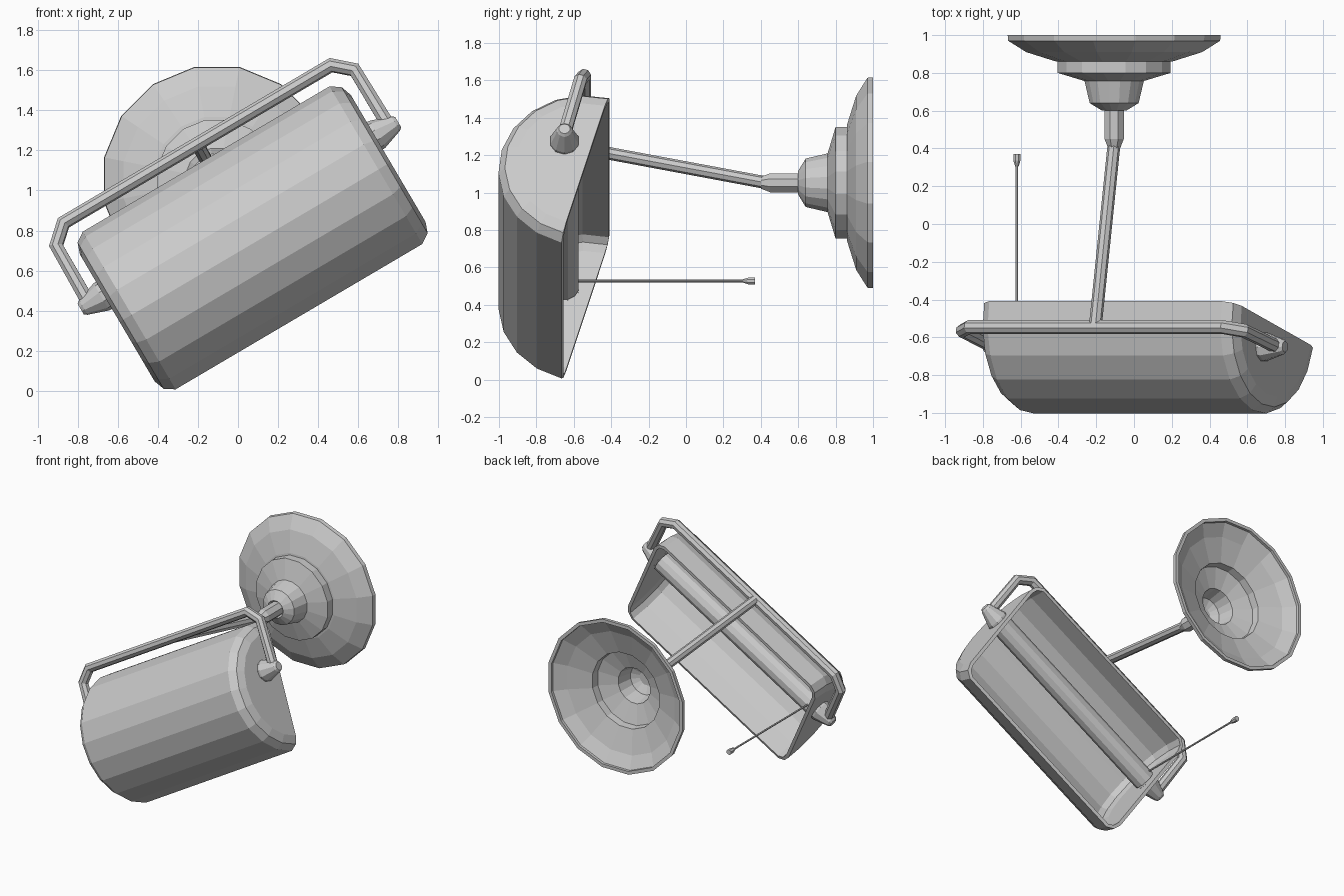
import bpy, bmesh, math
from mathutils import Vector

if "Cube" in bpy.data.objects:
    bpy.data.objects.remove(bpy.data.objects["Cube"])

TILT = math.radians(30.5)      # slope of the shade in the front view
PITCH = math.radians(16)       # roll of the shade opening
C, S = math.cos(TILT), math.sin(TILT)


def P(u, v, y):
    """Shade coordinates: u along the shade, v across it, y depth."""
    return Vector((C * u - S * v, y, S * u + C * v))


def finish(name, bm):
    me = bpy.data.meshes.new(name)
    bm.to_mesh(me)
    bm.free()
    ob = bpy.data.objects.new(name, me)
    bpy.context.collection.objects.link(ob)
    return ob


def lathe(name, profile, origin, axis, sides, closed=False):
    """Revolve (radius, distance) points around an axis; cap or close the loop."""
    q = Vector(axis).to_track_quat('Z', 'Y')
    bm = bmesh.new()
    rings = []
    for r, d in profile:
        rings.append([bm.verts.new(Vector(origin) + q @ Vector((
            r * math.cos(2 * math.pi * (i + .5) / sides),
            r * math.sin(2 * math.pi * (i + .5) / sides), d))) for i in range(sides)])
    pairs = list(zip(rings, rings[1:]))
    if closed:
        pairs.append((rings[-1], rings[0]))
    for a, b in pairs:
        for i in range(sides):
            j = (i + 1) % sides
            bm.faces.new((a[i], a[j], b[j], b[i]))
    if not closed:
        bm.faces.new(rings[0])
        bm.faces.new(rings[-1])
    bmesh.ops.recalc_face_normals(bm, faces=bm.faces)
    return finish(name, bm)


def rod(name, points, radius):
    """Eight-sided bar along a path."""
    cu = bpy.data.curves.new(name, 'CURVE')
    cu.dimensions = '3D'
    cu.bevel_depth = radius
    cu.bevel_resolution = 2
    cu.use_fill_caps = True
    sp = cu.splines.new('POLY')
    sp.points.add(len(points) - 1)
    for p, co in zip(sp.points, points):
        p.co = (*co, 1)
    sp.use_smooth = False
    ob = bpy.data.objects.new(name, cu)
    bpy.context.collection.objects.link(ob)
    bpy.ops.object.select_all(action='DESELECT')
    ob.select_set(True)
    bpy.context.view_layer.objects.active = ob
    bpy.ops.object.convert(target='MESH')


# Wall plate: stepped hollow rosette opening towards +y
BASE = (-0.105, 0, 1.053)
outer = [(.575, 1.0), (.572, .97), (.475, .91), (.32, .862), (.305, .86), (.305, .80),
         (.16, .757), (.132, .64), (.065, .6)]
inner = [(.045, .625), (.112, .66), (.135, .775), (.28, .82), (.285, .875), (.46, .93), (.55, .98), (.55, 1.0)]
lathe("wall_plate", outer + inner, BASE, (0, 1, 0), 16, closed=True)

# Socket and arm to the yoke
lathe("arm_socket", [(.034, .40), (.055, .45), (.055, .63)], BASE, (0, 1, 0), 8)
rod("arm", [P(.45, 1.165, -.53), (-.105, .43, 1.053)], .034)

# Half-round shade, lofted from arcs with rounded ends
MID, CV, CY, N = .45, .612, -.537, 10
ends = [(.785, .375), (.765, .432), (.715, .466)]
sections = [(MID - h, r) for h, r in ends] + [(MID + h, r) for h, r in reversed(ends)]
bm = bmesh.new()
rows = []
for u, r in sections:
    row = []
    for i in range(N + 1):
        a = math.pi * i / N
        t, n = r * math.cos(a), r * math.sin(a)
        row.append(bm.verts.new(P(u, CV + t * math.cos(PITCH) + n * math.sin(PITCH),
                                  CY + t * math.sin(PITCH) - n * math.cos(PITCH))))
    rows.append(row)
for a, b in zip(rows, rows[1:]):
    for i in range(N):
        bm.faces.new((a[i], a[i + 1], b[i + 1], b[i]))
bm.faces.new(rows[0])
bm.faces.new(rows[-1])
bm.normal_update()
centre = P(MID, CV, CY)
for f in bm.faces:
    if f.normal.dot(f.calc_center_median() - centre) < 0:
        f.normal_flip()
shade = finish("shade", bm)
solid = shade.modifiers.new("thickness", 'SOLIDIFY')
solid.thickness = .025
solid.offset = -1

# Tube bulb on the pivot axis
PV, PY = .75, -.65
axis = Vector((C, 0, S))
lathe("tube_bulb", [(.078, -.30), (.078, 1.20)], P(0, PV, PY), axis, 12)

# Pivot knobs at both ends
for side, name in ((1, "right_knob"), (-1, "left_knob")):
    lathe(name, [(.08, .76), (.078, .80), (.042, .905), (.03, .92)],
          P(MID, PV, PY), axis * side, 10)

# Yoke around the shade
half = [(.87, PV, PY), (.865, 1.085, -.565), (.775, 1.165, -.545)]
yoke = [P(MID - h, v, y) for h, v, y in half] + [P(MID + h, v, y) for h, v, y in reversed(half)]
rod("yoke", yoke, .037)

# Pull switch rod with a small bell
pull = (-.62, 0, .528)
lathe("pull_rod", [(.007, -.62), (.007, .34)], pull, (0, 1, 0), 6)
lathe("pull_bell", [(.01, .305), (.02, .335), (.02, .37)], pull, (0, 1, 0), 8)
